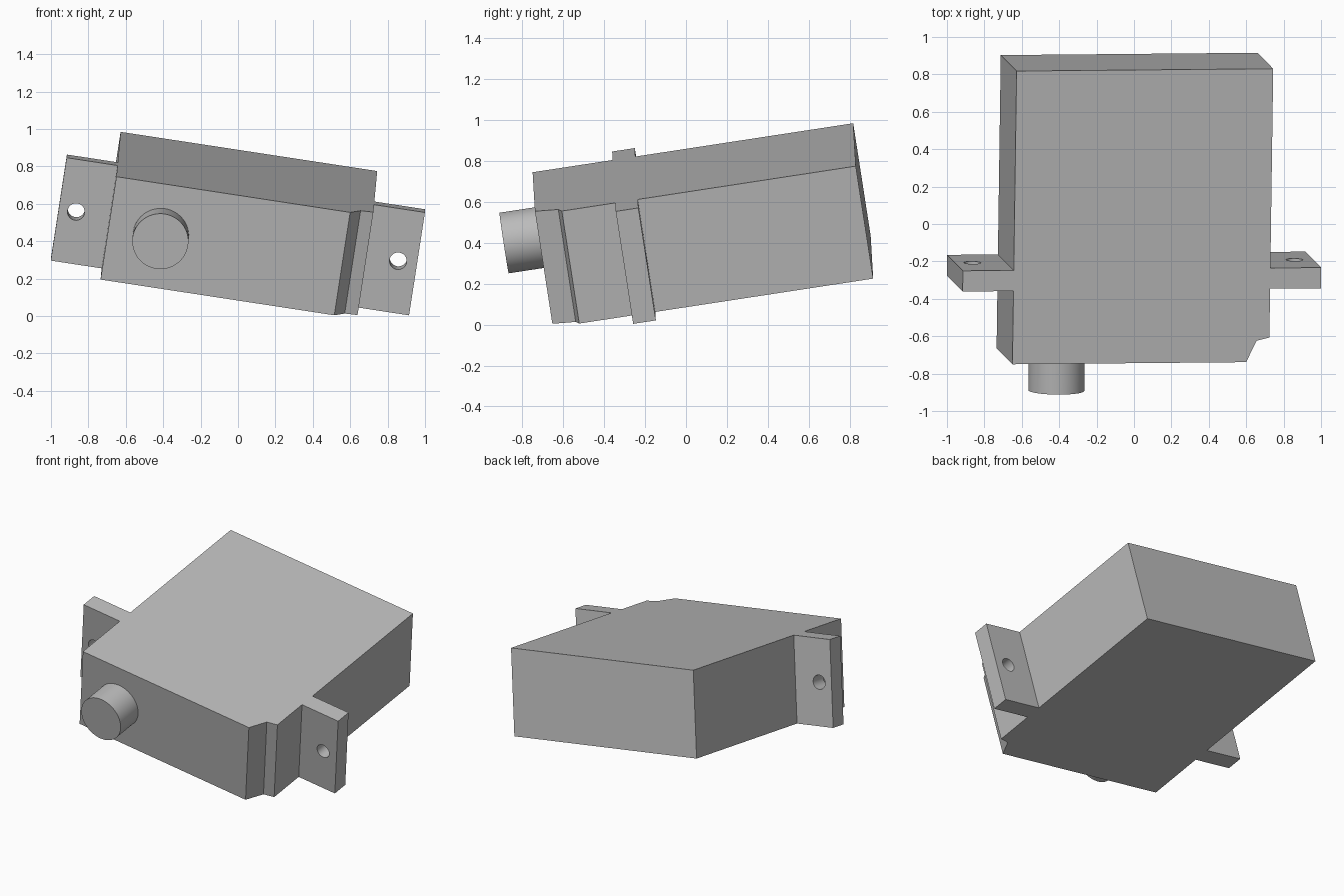
import bpy, bmesh
from math import pi
from mathutils import Matrix, Vector

cube = bpy.data.objects.get("Cube")
if cube:
    bpy.data.objects.remove(cube, do_unlink=True)

# Single grey plastic
GREY = (0.5, 0.5, 0.5, 1.0)
grey = bpy.data.materials.new("grey_plastic")
grey.use_nodes = True
grey.diffuse_color = GREY
grey.node_tree.nodes["Principled BSDF"].inputs["Base Color"].default_value = GREY

# Tilted frame: origin at the top front right corner of the case
across = Vector((0.9886, 0.009, -0.151)).normalized()
up = across.cross(Vector((0.0145, 0.9884, 0.151))).normalized()
back = up.cross(across)
FRAME = Matrix((across, back, up)).transposed().to_4x4()
FRAME.translation = (-0.65, -0.75, 0.745)

WIDTH, DEPTH, HEIGHT = 1.388, 1.586, 0.563
EAR, EAR_FRONT, EAR_BACK = 0.275, 0.396, 0.508
MID = -HEIGHT / 2


def finish(name, bm):
    bmesh.ops.recalc_face_normals(bm, faces=bm.faces)
    mesh = bpy.data.meshes.new(name)
    bm.to_mesh(mesh)
    bm.free()
    mesh.materials.append(grey)
    obj = bpy.data.objects.new(name, mesh)
    bpy.context.collection.objects.link(obj)
    obj.matrix_world = FRAME
    return obj


def rod(name, x, y0, y1, radius, sides):
    """Cylinder running along the depth of the case at mid height."""
    bm = bmesh.new()
    place = Matrix.Translation((x, (y0 + y1) / 2, MID)) @ Matrix.Rotation(pi / 2, 4, "X")
    bmesh.ops.create_cone(bm, cap_ends=True, segments=sides, radius1=radius,
                          radius2=radius, depth=y1 - y0, matrix=place)
    return finish(name, bm)


def activate(obj):
    bpy.ops.object.select_all(action="DESELECT")
    obj.select_set(True)
    bpy.context.view_layer.objects.active = obj


# Case with mounting ears and one notched corner
outline = [
    (0, 0), (1.264, 0), (1.319, 0.115), (WIDTH, 0.132),
    (WIDTH, EAR_FRONT), (WIDTH + EAR, EAR_FRONT),
    (WIDTH + EAR, EAR_BACK), (WIDTH, EAR_BACK),
    (WIDTH, DEPTH), (0, DEPTH),
    (0, EAR_BACK), (-EAR, EAR_BACK), (-EAR, EAR_FRONT), (0, EAR_FRONT),
]
bm = bmesh.new()
face = bm.faces.new([bm.verts.new((x, y, 0)) for x, y in outline])
extruded = bmesh.ops.extrude_face_region(bm, geom=[face])["geom"]
bmesh.ops.translate(bm, vec=(0, 0, -HEIGHT),
                    verts=[v for v in extruded if isinstance(v, bmesh.types.BMVert)])
case = finish("case_with_ears", bm)

# Screw holes through the ears
for x in (-0.181, WIDTH + 0.173):
    cutter = rod("hole_cutter", x, EAR_FRONT - 0.1, EAR_BACK + 0.1, 0.046, 32)
    cutter.hide_render = True
    cut = case.modifiers.new("screw_hole", "BOOLEAN")
    cut.operation = "DIFFERENCE"
    cut.solver = "EXACT"
    cut.object = cutter
    activate(case)
    bpy.ops.object.modifier_apply(modifier=cut.name)
    bpy.data.objects.remove(cutter, do_unlink=True)

# Output shaft on the front
shaft = rod("output_shaft", 0.283, -0.187, 0.02, 0.15, 64)

for obj in (case, shaft):
    activate(obj)
    bpy.ops.object.shade_smooth_by_angle(angle=pi / 6)
